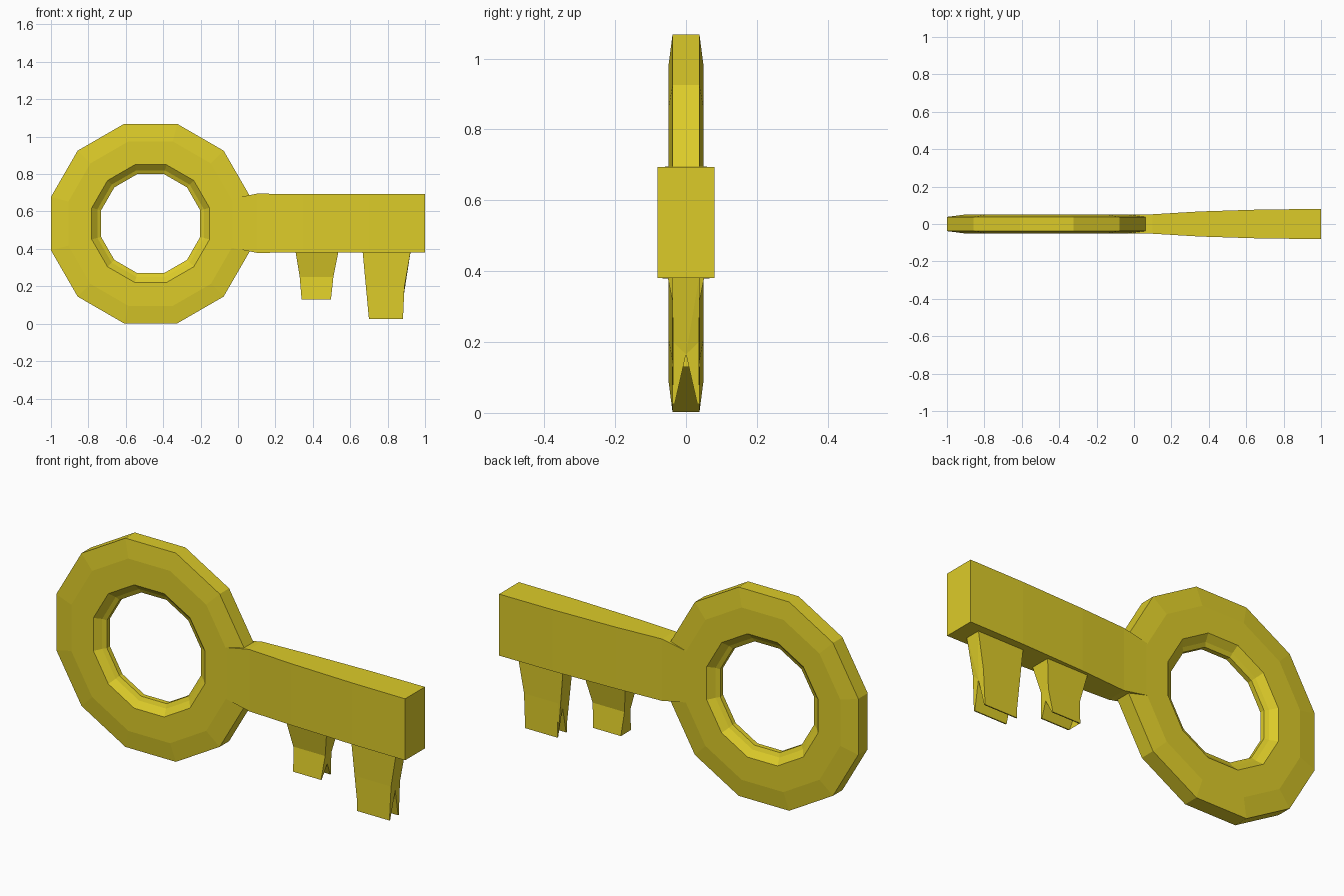
import bpy, bmesh, math

cube = bpy.data.objects.get("Cube")
if cube:
    bpy.data.objects.remove(cube, do_unlink=True)

gold = bpy.data.materials.new("golden_yellow")
gold.use_nodes = True
COLOUR = (0.72, 0.6, 0.022, 1)
gold.diffuse_color = COLOUR
gold.node_tree.nodes["Principled BSDF"].inputs["Base Color"].default_value = COLOUR


def loft(name, loops, closed=False):
    """Skin a list of matching point loops; cap the ends unless it is closed."""
    bm = bmesh.new()
    rings = [[bm.verts.new(p) for p in loop] for loop in loops]
    n = len(rings[0])
    pairs = list(zip(rings, rings[1:]))
    if closed:
        pairs.append((rings[-1], rings[0]))
    for a, b in pairs:
        for i in range(n):
            j = (i + 1) % n
            bm.faces.new((a[i], a[j], b[j], b[i]))
    if not closed:
        caps = [bm.faces.new(rings[0]), bm.faces.new(rings[-1])]
        bmesh.ops.triangulate(bm, faces=caps)
    bmesh.ops.recalc_face_normals(bm, faces=bm.faces)
    mesh = bpy.data.meshes.new(name)
    bm.to_mesh(mesh)
    bm.free()
    mesh.materials.append(gold)
    obj = bpy.data.objects.new(name, mesh)
    bpy.context.collection.objects.link(obj)
    return obj


# Twelve-sided bow: (distance to flat, depth) profile mirrored front to back
half = [(0.533, 0.038), (0.44, 0.05), (0.315, 0.05), (0.285, 0.022), (0.265, 0.012)]
profile = half + [(r, -y) for r, y in reversed(half)]
SIDES = 12
CX, CZ = -0.467, 0.535
loops = []
for k in range(SIDES):
    a = 2 * math.pi * (k + 0.5) / SIDES
    s = 1 / math.cos(math.pi / SIDES)
    loops.append([(CX + r * s * math.cos(a), y, CZ + r * s * math.sin(a)) for r, y in profile])
loft("bow_ring", loops, closed=True)

# Shaft thickens towards its tip: x, half depth, half height
MID = 0.537
stations = [(-0.1, 0.046, 0.125), (-0.03, 0.05, 0.132), (0.1, 0.052, 0.158),
            (0.35, 0.067, 0.157), (0.7, 0.078, 0.157), (1.0, 0.08, 0.157)]
loft("shaft", [[(x, -d, MID - h), (x, d, MID - h), (x, d, MID + h), (x, -d, MID + h)]
               for x, d, h in stations])


def tooth(name, levels, apex):
    """levels: (z, left x, right x, half depth) from top to bottom, forked below apex."""
    def span(z):
        for (z0, l0, r0, _), (z1, l1, r1, _) in zip(levels, levels[1:]):
            if z >= z1:
                t = (z - z0) / (z1 - z0)
                return l0 + t * (l1 - l0), r0 + t * (r1 - r0)
        return levels[-1][1:3]

    front = [(-d, z) for z, _, _, d in levels]
    front.append((-levels[-1][3] + 0.006, levels[-1][0]))
    section = front + [(0, apex)] + [(-y, z) for y, z in reversed(front)]
    loft(name, [[(span(z)[side], y, z) for y, z in section] for side in (0, 1)])


tooth("short_tooth", [(0.4, 0.305, 0.54, 0.055), (0.25, 0.33, 0.51, 0.025),
                      (0.13, 0.34, 0.497, 0.04)], 0.2)
tooth("long_tooth", [(0.4, 0.665, 0.925, 0.04), (0.2, 0.697, 0.89, 0.036),
                     (0.025, 0.7, 0.882, 0.038)], 0.165)
